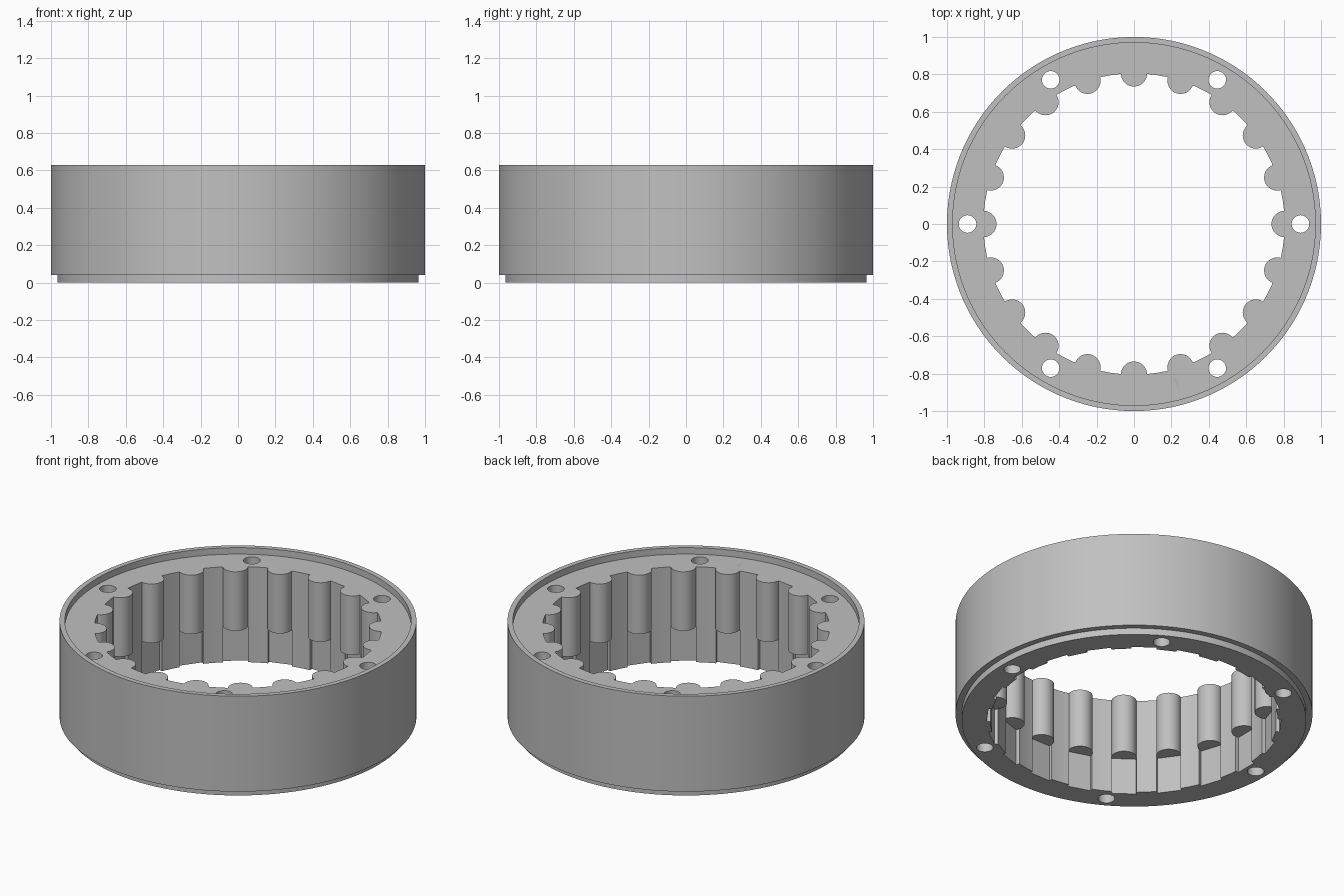
import bpy, bmesh, math
from mathutils import Matrix

if "Cube" in bpy.data.objects:
    bpy.data.objects.remove(bpy.data.objects["Cube"], do_unlink=True)

PINS, HOLES = 20, 6
WALL_R, PIN_R, HOLE_R = 0.805, 0.07, 0.047
PIN_Z, LEDGE_Z, TOP_Z = 0.225, 0.59, 0.63

grey = bpy.data.materials.new("steel grey")
grey.use_nodes = True
colour = (0.53, 0.53, 0.53, 1)
grey.diffuse_color = colour
grey.node_tree.nodes["Principled BSDF"].inputs["Base Color"].default_value = colour


def finish(name, bm):
    bmesh.ops.recalc_face_normals(bm, faces=bm.faces)
    mesh = bpy.data.meshes.new(name)
    bm.to_mesh(mesh)
    bm.free()
    mesh.materials.append(grey)
    ob = bpy.data.objects.new(name, mesh)
    bpy.context.collection.objects.link(ob)
    return ob


def cylinders(name, count, ring_r, r, z0, z1, segments):
    """Upright cylinders evenly spaced on a circle."""
    bm = bmesh.new()
    for i in range(count):
        m = (Matrix.Rotation(math.tau * i / count, 4, 'Z')
             @ Matrix.Translation((ring_r, 0, (z0 + z1) / 2)))
        bmesh.ops.create_cone(bm, cap_ends=True, segments=segments, radius1=r,
                              radius2=r, depth=z1 - z0, matrix=m)
    return finish(name, bm)


def boxes(name, count, r0, r1, width, z0, z1):
    """Radial boxes evenly spaced on a circle."""
    bm = bmesh.new()
    for i in range(count):
        m = (Matrix.Rotation(math.tau * i / count, 4, 'Z')
             @ Matrix.Translation(((r0 + r1) / 2, 0, (z0 + z1) / 2))
             @ Matrix.Diagonal((r1 - r0, width, z1 - z0, 1)))
        bmesh.ops.create_cube(bm, size=1, matrix=m)
    return finish(name, bm)


# Housing ring: revolved section with a raised top rim and a stepped foot
section = [(WALL_R, 0), (0.965, 0), (0.965, 0.04), (1, 0.04), (1, TOP_Z),
           (0.97, TOP_Z), (0.97, LEDGE_Z), (WALL_R, LEDGE_Z)]
bm = bmesh.new()
verts = [bm.verts.new((x, 0, z)) for x, z in section]
edges = [bm.edges.new((verts[i], verts[(i + 1) % len(verts)])) for i in range(len(verts))]
bmesh.ops.spin(bm, geom=verts + edges, cent=(0, 0, 0), axis=(0, 0, 1),
               angle=math.tau, steps=120, use_merge=True)
bmesh.ops.remove_doubles(bm, verts=bm.verts, dist=1e-5)
ring = finish("ring_housing", bm)

# Flat recesses under the pins, round pin teeth, then bolt holes
helpers = [
    (boxes("recess_cutter", PINS, 0.7, 0.822, 2 * PIN_R, -0.1, PIN_Z), 'DIFFERENCE'),
    (cylinders("pin_teeth", PINS, WALL_R, PIN_R, PIN_Z, LEDGE_Z, 32), 'UNION'),
    (cylinders("bolt_hole_cutter", HOLES, 0.89, HOLE_R, -0.1, 0.8, 32), 'DIFFERENCE'),
]
bpy.ops.object.select_all(action='DESELECT')
bpy.context.view_layer.objects.active = ring
ring.select_set(True)
for helper, operation in helpers:
    helper.hide_render = True
    mod = ring.modifiers.new(helper.name, 'BOOLEAN')
    mod.operation, mod.solver, mod.object = operation, 'EXACT', helper
    bpy.ops.object.modifier_apply(modifier=mod.name)
    bpy.data.objects.remove(helper, do_unlink=True)

bpy.ops.object.shade_smooth_by_angle(angle=math.radians(30))
